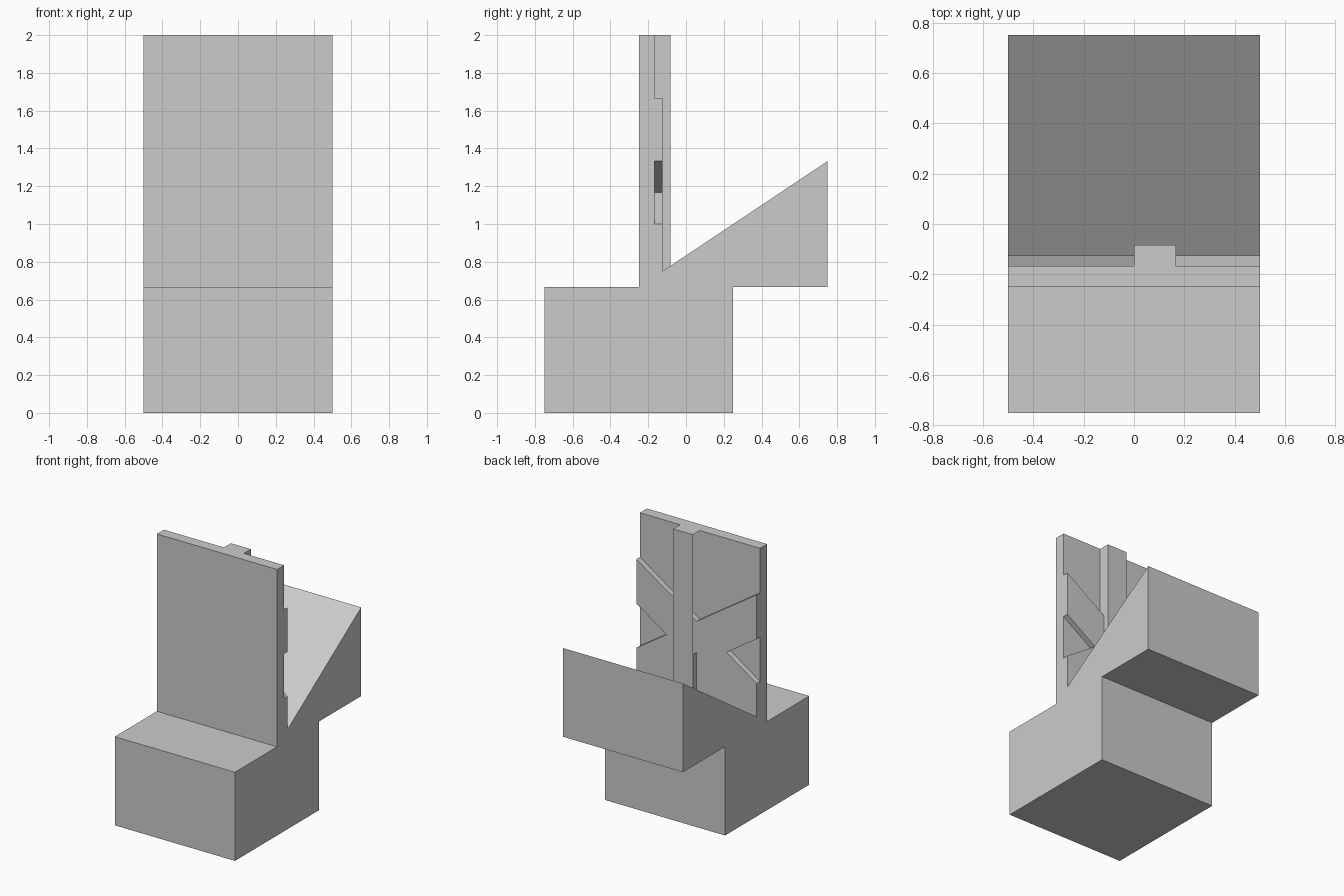
import bpy
import bmesh

cube = bpy.data.objects.get("Cube")
if cube:
    bpy.data.objects.remove(cube, do_unlink=True)

grey = bpy.data.materials.new("plain grey")
grey.use_nodes = True
colour = (0.6, 0.6, 0.6, 1.0)
grey.diffuse_color = colour
grey.node_tree.nodes["Principled BSDF"].inputs["Base Color"].default_value = colour

HALF_WIDTH = 0.5
WALL_BACK = -1 / 6
RELIEF_BACK = -1 / 8
SPINE_BACK = -1 / 12
SPINE_WIDTH = 1 / 6


def finish(name, bm):
    mesh = bpy.data.meshes.new(name)
    bm.to_mesh(mesh)
    bm.free()
    mesh.materials.append(grey)
    obj = bpy.data.objects.new(name, mesh)
    bpy.context.collection.objects.link(obj)
    return obj


def prism(name, outline, offset):
    """Extrude a closed outline of 3D points along an offset."""
    bm = bmesh.new()
    face = bm.faces.new([bm.verts.new(p) for p in outline])
    result = bmesh.ops.extrude_face_region(bm, geom=[face], use_keep_orig=True)
    moved = [g for g in result["geom"] if isinstance(g, bmesh.types.BMVert)]
    bmesh.ops.translate(bm, verts=moved, vec=offset)
    bmesh.ops.recalc_face_normals(bm, faces=bm.faces)
    return finish(name, bm)


# Body: base block, upright wall and overhanging wedge in one side profile
profile = [
    (-0.75, 0), (0.25, 0), (0.25, 2 / 3), (0.75, 2 / 3), (0.75, 4 / 3),
    (WALL_BACK, 0.722), (WALL_BACK, 2), (-0.25, 2), (-0.25, 2 / 3), (-0.75, 2 / 3),
]
prism("body", [(-HALF_WIDTH, y, z) for y, z in profile], (2 * HALF_WIDTH, 0, 0))

# Relief: raised panel with a V-shaped top and a triangular notch in each side
side = [(0.5, 5 / 3), (0.5, 4 / 3), (0.25, 7 / 6), (0.5, 1), (0.5, 0.722)]
outline = [(0, 4 / 3)] + side + [(-x, z) for x, z in reversed(side)]
prism("relief_panel", [(x, WALL_BACK, z) for x, z in outline],
      (0, RELIEF_BACK - WALL_BACK, 0))

# Spine: hollow upright rib, open on one side
rib = [(0, WALL_BACK), (SPINE_WIDTH, WALL_BACK), (SPINE_WIDTH, SPINE_BACK), (0, SPINE_BACK)]
spine = prism("spine", [(x, y, 0.74) for x, y in rib], (0, 0, 2 - 0.74))
bm = bmesh.new()
bm.from_mesh(spine.data)
open_faces = [f for f in bm.faces if f.normal.x < -0.9 or f.normal.y < -0.9]
bmesh.ops.delete(bm, geom=open_faces, context="FACES_ONLY")
bm.to_mesh(spine.data)
bm.free()

# Closed lower part of the open side
bm = bmesh.new()
bm.faces.new([bm.verts.new((0, y, z)) for y, z in (
    (SPINE_BACK, 0.74), (SPINE_BACK, 1.1), (RELIEF_BACK, 1.1), (RELIEF_BACK, 0.74))])
for f in bm.faces:
    f.normal_update()
    if f.normal.x > 0:
        f.normal_flip()
finish("spine_lower_side", bm)
